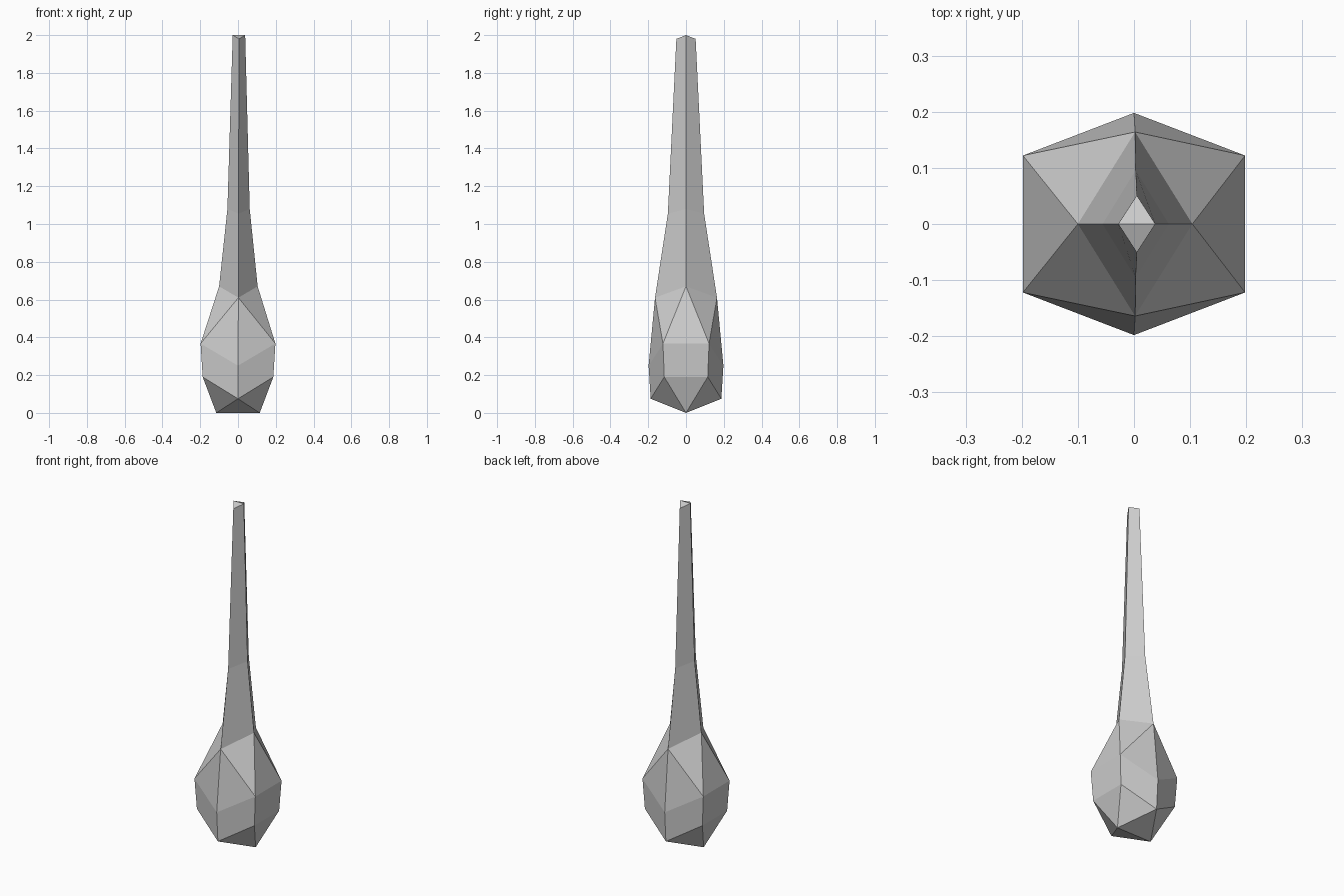
import bpy, bmesh

if "Cube" in bpy.data.objects:
    bpy.data.objects.remove(bpy.data.objects["Cube"])

bm = bmesh.new()


def diamond(cx, rx, zx, ry, zy):
    """Four points: right, back, left, front; side and front pairs differ in height."""
    pts = [(cx + rx, 0, zx), (cx, ry, zy), (cx - rx, 0, zx), (cx, -ry, zy)]
    return [bm.verts.new(p) for p in pts]


def hexagon(rx, ry, z, tip_y, tip_z):
    """Six points: tips at back and front, two corners on each side."""
    pts = [(rx, -ry, z), (rx, ry, z), (0, tip_y, tip_z),
           (-rx, ry, z), (-rx, -ry, z), (0, -tip_y, tip_z)]
    return [bm.verts.new(p) for p in pts]


# Rings from tip to bottom
tip = diamond(0.005, 0.033, 2.0, 0.051, 1.98)
mid = diamond(0.003, 0.059, 1.08, 0.096, 1.055)
shoulder = diamond(0.002, 0.102, 0.67, 0.164, 0.61)
belly = hexagon(0.198, 0.122, 0.367, 0.198, 0.25)
base = hexagon(0.187, 0.115, 0.19, 0.187, 0.075)
foot = [bm.verts.new((x, 0, 0)) for x in (0.115, -0.115)]

# Neck: four-sided taper with a ridged cap
for a, b in ((tip, mid), (mid, shoulder)):
    for i in range(4):
        j = (i + 1) % 4
        bm.faces.new((a[i], b[i], b[j], a[j]))
for k in (1, 3):
    bm.faces.new((tip[0], tip[k], tip[2]))

# Bulb walls
for i in range(6):
    j = (i + 1) % 6
    bm.faces.new((belly[i], base[i], base[j], belly[j]))

# Facets joining shoulder to belly: side, corner and front/back triangles
for s, c0, c1 in ((0, 0, 1), (2, 3, 4)):
    bm.faces.new((shoulder[s], belly[c0], belly[c1]))
for s0, s1, c in ((0, 1, 1), (1, 2, 3), (2, 3, 4), (3, 0, 0)):
    bm.faces.new((shoulder[s0], belly[c], shoulder[s1]))
for s, t, c0, c1 in ((1, 2, 1, 3), (3, 5, 4, 0)):
    bm.faces.new((shoulder[s], belly[c0], belly[t]))
    bm.faces.new((shoulder[s], belly[t], belly[c1]))

# Underside, closing onto the foot edge
for f, c0, c1 in ((0, 0, 1), (1, 3, 4)):
    bm.faces.new((foot[f], base[c0], base[c1]))
for f, c, t in ((0, 1, 2), (1, 3, 2), (1, 4, 5), (0, 0, 5)):
    bm.faces.new((foot[f], base[c], base[t]))
for t in (2, 5):
    bm.faces.new((foot[0], foot[1], base[t]))

bmesh.ops.recalc_face_normals(bm, faces=bm.faces[:])
mesh = bpy.data.meshes.new("long_necked_bulb")
bm.to_mesh(mesh)
bm.free()
obj = bpy.data.objects.new("long_necked_bulb", mesh)
bpy.context.collection.objects.link(obj)
